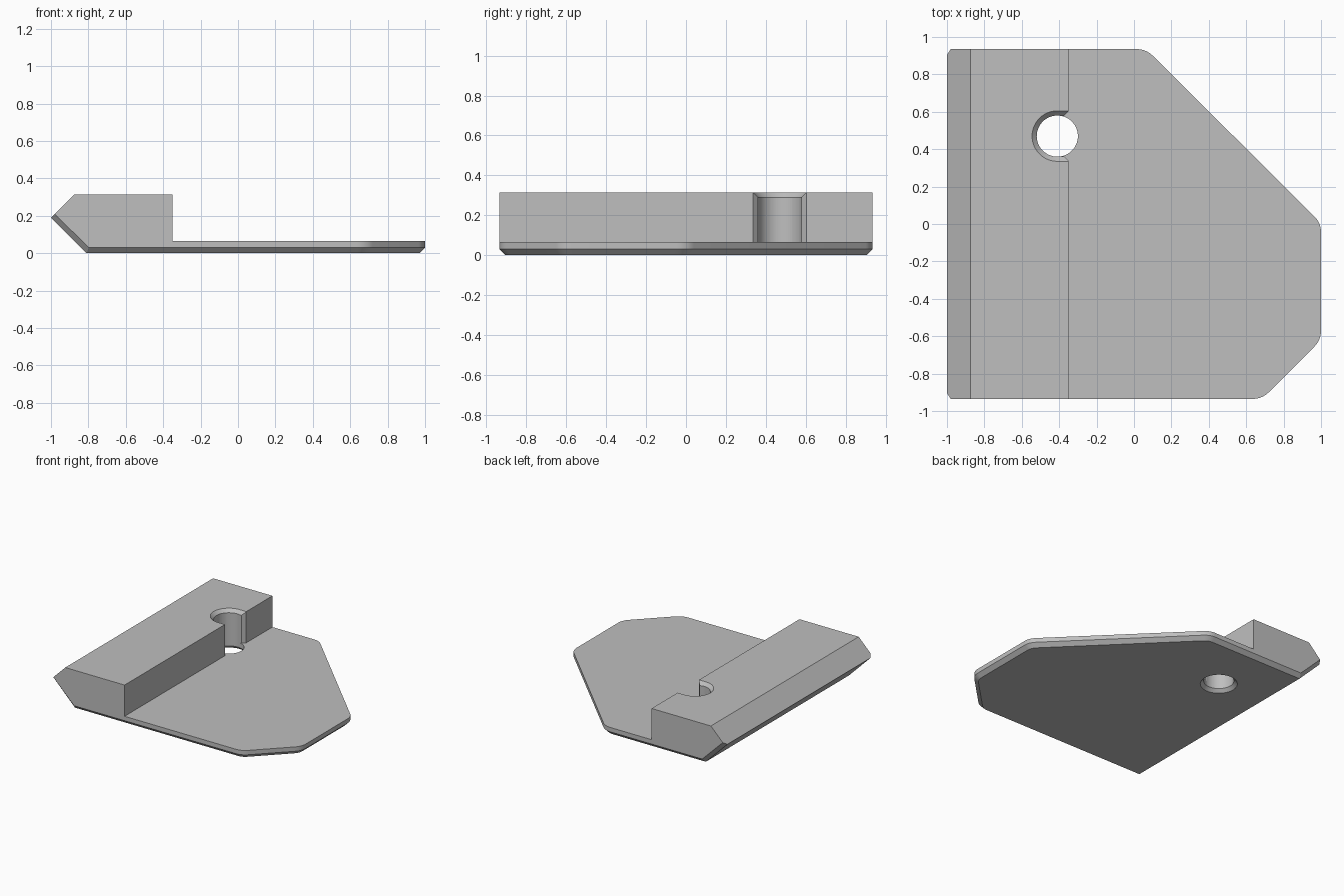
import bpy
import bmesh
from math import cos, sin, tan, pi
from mathutils import Vector

cube = bpy.data.objects.get("Cube")
if cube:
    bpy.data.objects.remove(cube)

grey = bpy.data.materials.new("plain grey")
grey.use_nodes = True
colour = (0.52, 0.52, 0.52, 1)
grey.diffuse_color = colour
grey.node_tree.nodes["Principled BSDF"].inputs["Base Color"].default_value = colour

HALF = 0.935      # half depth
TOP = 0.315       # height of the raised bar
FLOOR = 0.065     # top of the plate
BEVEL = 0.03      # underside chamfer
STEP = -0.35      # inner face of the bar
HX, HY, HR = -0.41, 0.47, 0.11   # hole centre and radius


def new_object(name, bm):
    bmesh.ops.recalc_face_normals(bm, faces=bm.faces)
    mesh = bpy.data.meshes.new(name)
    bm.to_mesh(mesh)
    bm.free()
    obj = bpy.data.objects.new(name, mesh)
    obj.data.materials.append(grey)
    bpy.context.collection.objects.link(obj)
    return obj


def hull(name, points):
    bm = bmesh.new()
    for p in points:
        bm.verts.new(p)
    result = bmesh.ops.convex_hull(bm, input=bm.verts)
    spare = [e for e in result["geom_interior"] if isinstance(e, bmesh.types.BMVert)]
    bmesh.ops.delete(bm, geom=spare, context='VERTS')
    bmesh.ops.dissolve_limit(bm, angle_limit=0.002, verts=bm.verts, edges=bm.edges)
    return new_object(name, bm)


def circle(radius, z, x=HX, steps=64):
    return [(x + radius * cos(2 * pi * i / steps), HY + radius * sin(2 * pi * i / steps), z)
            for i in range(steps)]


def rounded_corner(x, y, start, end, inset, z, radius=0.12, steps=8):
    """Arc of a 45 degree corner; start and end are wall normal angles."""
    back = radius / cos(pi / 8)
    mid = (start + end) / 2
    cx, cy = x - back * cos(mid), y - back * sin(mid)
    r = radius - inset
    return [(cx + r * cos(start + (end - start) * i / steps),
             cy + r * sin(start + (end - start) * i / steps), z) for i in range(steps + 1)]


# Solid block: rounded outline on the left, pointed edge on the right
points = []
for inset, z in ((BEVEL, 0), (0, BEVEL), (0, TOP)):
    points += rounded_corner(0.065, HALF, pi / 2, pi / 4, inset, z)
    points += rounded_corner(1, 0.005, pi / 4, 0, inset, z)
    points += rounded_corner(1, -0.62, 0, -pi / 4, inset, z)
    points += rounded_corner(0.685, -HALF, -pi / 4, -pi / 2, inset, z)
for side in (-1, 1):
    points += [(x, side * (HALF - BEVEL), z) for x, z in ((-1, 0.19), (-0.81, 0))]
    points += [(x, side * HALF, z)
               for x, z in ((-0.98, 0.21), (-0.798, BEVEL), (-0.875, TOP))]
    points.append((-0.875, side * (HALF - BEVEL), TOP))
body = hull("stepped_plate", points)

# Step cutter: lowers the plate and opens the chamfered slot mouth
slot = HR - 0.002
lip = 0.025
outline = [(1.2, -1.2), (1.2, 1.2), (STEP, 1.2), (STEP, HY + slot + lip),
           (STEP - lip, HY + slot), (HX, HY + slot), (HX, HY - slot),
           (STEP - lip, HY - slot), (STEP, HY - slot - lip), (STEP, -1.2)]
bm = bmesh.new()
face = bm.faces.new([bm.verts.new((x, y, FLOOR)) for x, y in outline])
grown = bmesh.ops.extrude_face_region(bm, geom=[face])
bmesh.ops.translate(bm, vec=Vector((0, 0, 0.5)),
                    verts=[v for v in grown["geom"] if isinstance(v, bmesh.types.BMVert)])
step_cutter = new_object("step_cutter", bm)

# Hole cutters: straight shaft, lower countersink, upper slotted countersink
shaft = hull("shaft_cutter", circle(HR, -0.1) + circle(HR, 0.5))
lower = hull("lower_countersink_cutter", circle(HR + 0.05, -lip) + circle(HR - 0.01, lip + 0.01))
upper = hull("upper_countersink_cutter",
             [p for x in (HX, STEP + 0.1)
              for p in circle(HR - 0.01, TOP - lip - 0.01, x) + circle(HR + 0.05, TOP + lip, x)])

bpy.context.view_layer.objects.active = body
for cutter in (step_cutter, shaft, lower, upper):
    mod = body.modifiers.new(cutter.name, 'BOOLEAN')
    mod.operation = 'DIFFERENCE'
    mod.solver = 'EXACT'
    mod.object = cutter
    bpy.ops.object.modifier_apply(modifier=mod.name)
    bpy.data.objects.remove(cutter)

# Smooth the round walls, keep the hard edges
bpy.ops.object.select_all(action='DESELECT')
body.select_set(True)
bpy.ops.object.shade_smooth_by_angle(angle=pi / 9)
